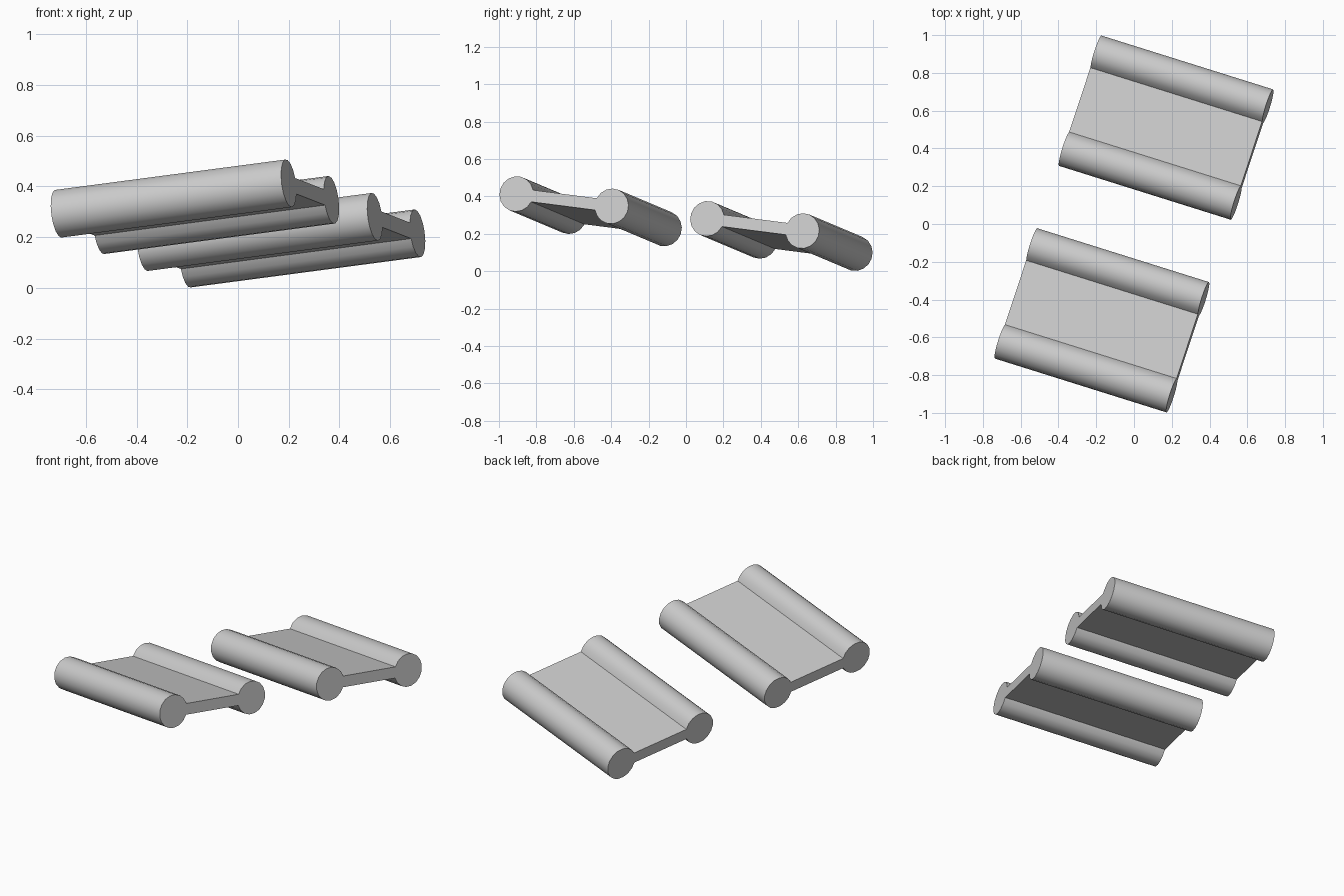
import bpy, bmesh
from math import asin, cos, sin, pi, radians
from mathutils import Vector, Matrix

cube = bpy.data.objects.get("Cube")
if cube:
    bpy.data.objects.remove(cube, do_unlink=True)

grey = bpy.data.materials.new("light_grey")
grey.use_nodes = True
grey.diffuse_color = (0.6, 0.6, 0.6, 1)
grey.node_tree.nodes["Principled BSDF"].inputs["Base Color"].default_value = (0.6, 0.6, 0.6, 1)

RADIUS, HALF_WEB, LENGTH, SPAN, SEGMENTS = 0.095, 0.032, 0.96, 0.54, 15

# Tilted frame shared by both links: along the rods, across the web, and its normal
along = Vector((0.947, -0.297, 0.125)).normalized()
across = Vector((0.165, 0.51, -0.066)).normalized()
normal = along.cross(across).normalized()
across = normal.cross(along)
frame = Matrix((along, across, normal)).transposed().to_4x4()


def link_profile():
    """Two round rods joined by a thin web, as one closed outline."""
    start = asin(HALF_WEB / RADIUS)
    points = []
    for side in (-1, 1):
        for i in range(SEGMENTS + 1):
            angle = start + (2 * pi - 2 * start) * i / SEGMENTS
            points.append((side * (SPAN / 2 - RADIUS * cos(angle)),
                           -side * RADIUS * sin(angle)))
    return points


def make_link(name, centre):
    bm = bmesh.new()
    outline = [bm.verts.new((-LENGTH / 2, y, z)) for y, z in link_profile()]
    cap = bm.faces.new(outline)
    swept = bmesh.ops.extrude_face_region(bm, geom=[cap], use_keep_orig=True)
    moved = [g for g in swept["geom"] if isinstance(g, bmesh.types.BMVert)]
    bmesh.ops.translate(bm, verts=moved, vec=(LENGTH, 0, 0))
    bmesh.ops.recalc_face_normals(bm, faces=bm.faces)
    bm.transform(Matrix.Translation(centre) @ frame)
    mesh = bpy.data.meshes.new(name)
    bm.to_mesh(mesh)
    bm.free()
    mesh.materials.append(grey)
    link = bpy.data.objects.new(name, mesh)
    bpy.context.collection.objects.link(link)
    # Smooth rods with crisp caps and web joints
    bpy.ops.object.select_all(action="DESELECT")
    link.select_set(True)
    bpy.context.view_layer.objects.active = link
    bpy.ops.object.shade_smooth_by_angle(angle=radians(30))


# Matching front and rear links, one step apart across the web
middle, step = Vector((0, 0, 0.254)), Vector((0.17, 0.51, -0.066))
make_link("front_link", middle - step)
make_link("rear_link", middle + step)
